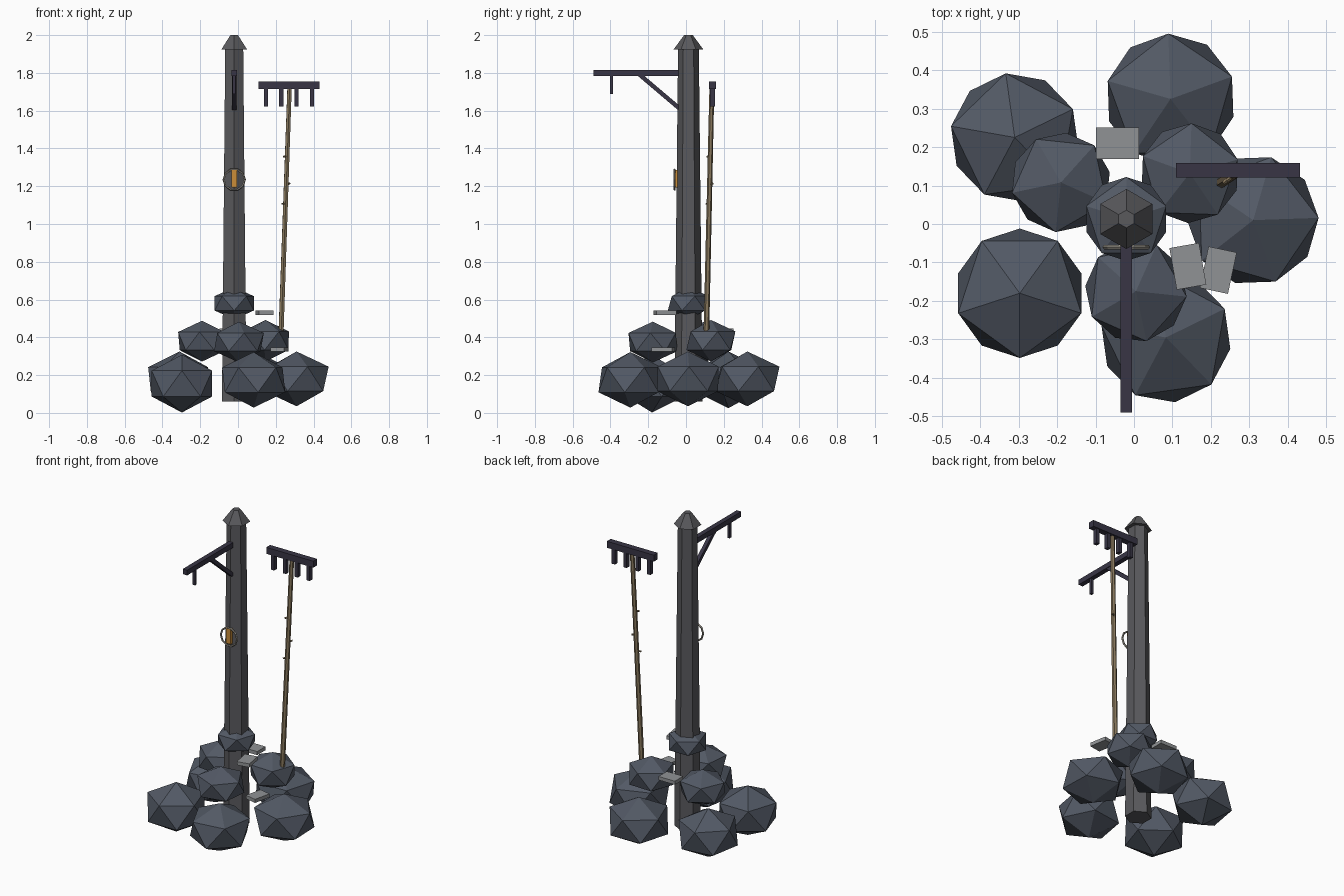
import bpy, bmesh, math
from mathutils import Vector, Matrix

if "Cube" in bpy.data.objects:
    bpy.data.objects.remove(bpy.data.objects["Cube"])


def material(name, rgb):
    m = bpy.data.materials.new(name)
    m.diffuse_color = (*rgb, 1)
    m.use_nodes = True
    m.node_tree.nodes["Principled BSDF"].inputs["Base Color"].default_value = m.diffuse_color
    return m


STONE = material("post_stone", (0.10, 0.10, 0.108))
ROCK = material("rock", (0.085, 0.10, 0.13))
SLAB = material("slab", (0.28, 0.29, 0.30))
IRON = material("dark_iron", (0.04, 0.036, 0.06))
WOOD = material("wood", (0.25, 0.19, 0.11))
PALE = material("ring_grey", (0.30, 0.28, 0.24))
AMBER = material("amber", (0.60, 0.27, 0.04))


def finish(name, bm, mat):
    bmesh.ops.recalc_face_normals(bm, faces=bm.faces[:])
    me = bpy.data.meshes.new(name)
    bm.to_mesh(me)
    bm.free()
    ob = bpy.data.objects.new(name, me)
    bpy.context.collection.objects.link(ob)
    me.materials.append(mat)
    return ob


def box(name, center, size, mat, rot=None):
    bm = bmesh.new()
    bmesh.ops.create_cube(bm, size=1)
    r = rot if rot else Matrix.Identity(4)
    bm.transform(Matrix.Translation(center) @ r @ Matrix.Diagonal((*size, 1)))
    return finish(name, bm, mat)


def strut(name, a, b, w, mat, sides=4, w2=None):
    """Tapered prism from a to b with a regular cross-section."""
    a, b = Vector(a), Vector(b)
    bm = bmesh.new()
    q = (b - a).to_track_quat('Z', 'Y')
    rings = []
    for p, r in ((a, w), (b, w2 or w)):
        rings.append([bm.verts.new(p + q @ Vector((
            r * math.sin(2 * math.pi * (i + (0.5 if sides == 4 else 0)) / sides),
            r * math.cos(2 * math.pi * (i + (0.5 if sides == 4 else 0)) / sides), 0)))
            for i in range(sides)])
    for i in range(sides):
        j = (i + 1) % sides
        bm.faces.new((rings[0][i], rings[0][j], rings[1][j], rings[1][i]))
    bm.faces.new(rings[0])
    bm.faces.new(rings[1])
    return finish(name, bm, mat)


def rock(name, center, r, rz, turn):
    bm = bmesh.new()
    bmesh.ops.create_icosphere(bm, subdivisions=1, radius=1)
    bm.transform(Matrix.Translation(center) @ Matrix.Rotation(math.radians(turn), 4, 'Z')
                 @ Matrix.Diagonal((r, r, rz, 1)))
    return finish(name, bm, ROCK)


# Hexagonal post and its cap
PX, PY = -0.02, 0.013
strut("post", (PX, PY, 0.06), (PX, PY, 1.93), 0.075, STONE, 6, 0.055)
strut("post_cap", (PX, PY, 1.925), (PX, PY, 2.0), 0.078, STONE, 6, 0.023)

# Rock pile: lower ring, upper ring, collar
rocks = [
    ((-0.31, 0.225, 0.175), 0.188, 0.15, 26),
    ((0.095, 0.325, 0.18), 0.19, 0.145, 20),
    ((0.31, 0.01, 0.18), 0.19, 0.145, 2),
    ((0.083, -0.295, 0.175), 0.19, 0.147, 26),
    ((-0.297, -0.18, 0.155), 0.188, 0.153, 54),
    ((-0.19, 0.108, 0.38), 0.145, 0.108, 48),
    ((0.005, -0.175, 0.375), 0.148, 0.108, 66),
    ((0.145, 0.132, 0.382), 0.145, 0.11, 16),
    ((PX, PY, 0.58), 0.122, 0.085, 18),
]
for i, (c, r, rz, t) in enumerate(rocks):
    rock(f"rock_{i + 1}", c, r, rz, t)

# Flat slabs set as steps
for i, (c, s, t) in enumerate([
        ((0.219, -0.12, 0.335), (0.075, 0.11, 0.022), -12),
        ((-0.043, 0.21, 0.435), (0.112, 0.082, 0.022), 0),
        ((0.14, -0.11, 0.53), (0.078, 0.11, 0.022), 10)]):
    box(f"slab_{i + 1}", c, s, SLAB, Matrix.Rotation(math.radians(t), 4, 'Z'))

# Bracket arm with brace and hanging peg
box("bracket_arm", (PX, -0.265, 1.80), (0.03, 0.45, 0.032), IRON)
strut("bracket_brace", (PX, -0.245, 1.79), (PX, -0.035, 1.612), 0.016, IRON)
box("bracket_peg", (PX, -0.395, 1.737), (0.016, 0.016, 0.1), IRON)

# Ring and amber tag on the post front
bm = bmesh.new()
N, M, R, T = 10, 5, 0.056, 0.006
grid = []
for i in range(N):
    a = 2 * math.pi * i / N
    grid.append([bm.verts.new((
        PX + (R + T * math.cos(2 * math.pi * k / M)) * math.cos(a),
        -0.06 + T * math.sin(2 * math.pi * k / M),
        1.235 + (R + T * math.cos(2 * math.pi * k / M)) * math.sin(a)))
        for k in range(M)])
for i in range(N):
    for k in range(M):
        bm.faces.new((grid[i][k], grid[(i + 1) % N][k],
                      grid[(i + 1) % N][(k + 1) % M], grid[i][(k + 1) % M]))
finish("hanging_ring", bm, PALE)
box("amber_tag", (PX, -0.055, 1.24), (0.03, 0.02, 0.092), AMBER)

# Rake leaning beside the post: shaft, twig stubs, head, tines
LO, HI = Vector((0.228, 0.108, 0.43)), Vector((0.273, 0.137, 1.725))
strut("rake_shaft", LO, HI, 0.015, WOOD, 6, 0.013)
for i, (z, d) in enumerate([(1.11, -1), (1.21, 1), (1.36, -1)]):
    p = LO.lerp(HI, (z - LO.z) / (HI.z - LO.z))
    strut(f"shaft_stub_{i + 1}", p, p + Vector((0.019, 0.017, 0.004)) * d, 0.007, WOOD, 5, 0.005)
box("rake_head", (0.27, 0.14, 1.735), (0.322, 0.038, 0.04), IRON)
for i in range(4):
    box(f"rake_tine_{i + 1}", (0.148 + 0.081 * i, 0.14, 1.672), (0.022, 0.026, 0.1), IRON)
